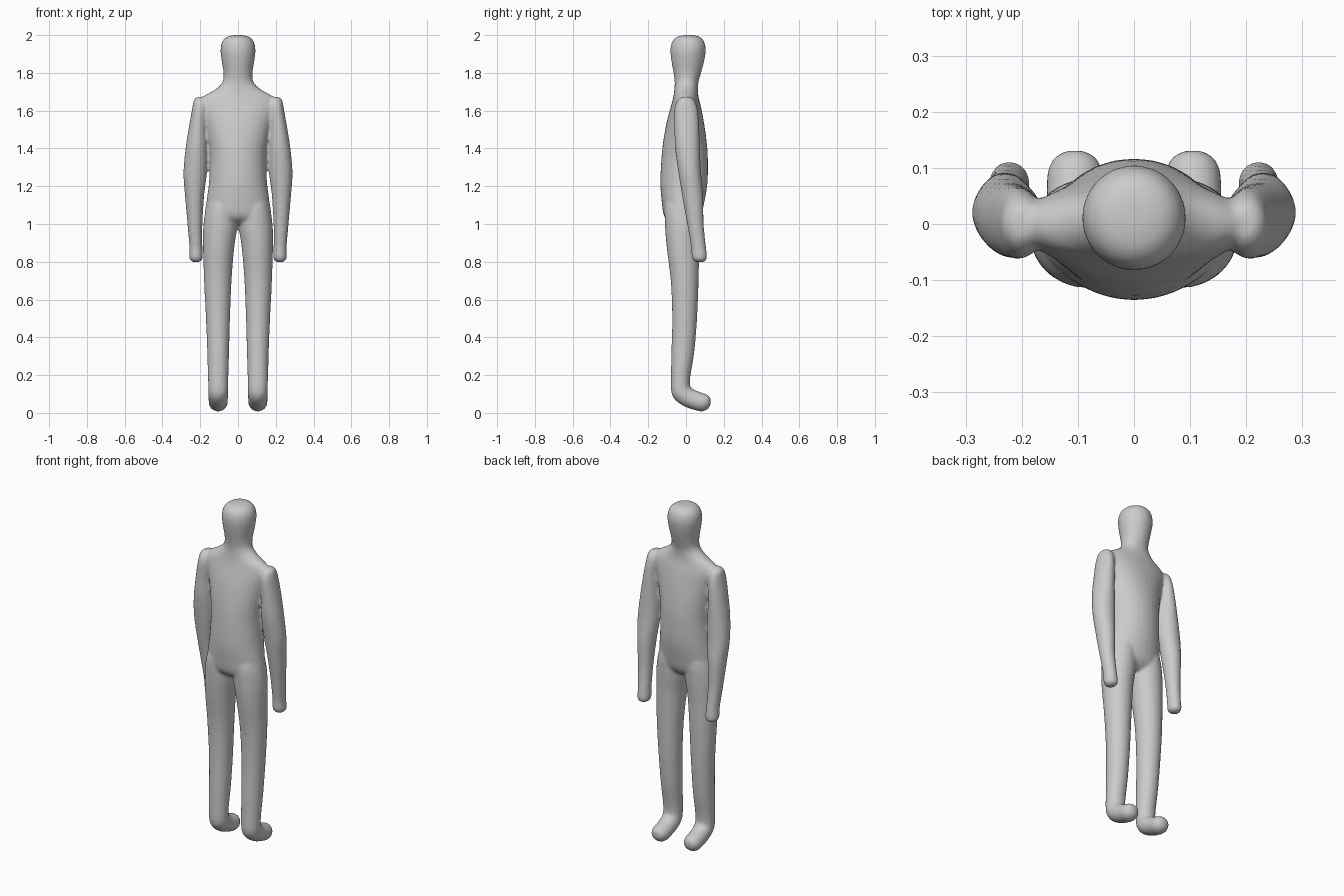
import bpy, bmesh
from math import sin, cos, pi, radians

SIDES = 28
bm = bmesh.new()


def spline(a, b, c, d, t):
    return 0.5 * (2 * b + (c - a) * t + (2 * a - 5 * b + 4 * c - d) * t * t
                  + (3 * b - a - 3 * c + d) * t ** 3)


def loft(rings, sx=1, steps=4):
    """Closed tube through rings (x, y, z, rx, ry, tilt about x in degrees)."""
    fine = []
    for i in range(len(rings) - 1):
        a, b, c, d = (rings[min(max(i + k, 0), len(rings) - 1)] for k in (-1, 0, 1, 2))
        for s in range(steps):
            fine.append([spline(*v, s / steps) for v in zip(a, b, c, d)])
    fine.append(rings[-1])
    loops = []
    for x, y, z, rx, ry, tilt in fine:
        t = radians(tilt)
        loop = []
        for k in range(SIDES):
            a = 2 * pi * k / SIDES
            loop.append(bm.verts.new((sx * (x + rx * cos(a)),
                                      y + ry * sin(a) * cos(t),
                                      z + ry * sin(a) * sin(t))))
        loops.append(loop)
    for p, q in zip(loops, loops[1:]):
        for k in range(SIDES):
            n = (k + 1) % SIDES
            bm.faces.new((p[k], p[n], q[n], q[k]))
    bm.faces.new(loops[0])
    bm.faces.new(loops[-1])


# head, neck and torso: z, half width, front y, back y
trunk = [(2.0, .025, -.015, .04), (1.99, .06, -.05, .075), (1.965, .084, -.074, .097),
         (1.92, .093, -.083, .105), (1.86, .086, -.077, .096), (1.80, .077, -.066, .08),
         (1.75, .083, -.06, .066), (1.71, .125, -.062, .063), (1.675, .185, -.067, .066),
         (1.63, .205, -.078, .077), (1.55, .18, -.1, .093), (1.45, .159, -.119, .108),
         (1.35, .148, -.13, .116), (1.22, .154, -.136, .114), (1.12, .167, -.129, .098),
         (1.04, .172, -.115, .078), (1.0, .10, -.07, .04)]
loft([(0, (f + b) / 2, z, w, (b - f) / 2, 0) for z, w, f, b in trunk])

# arms: x, y, z, rx, ry, tilt
arm = [(.2, 0, 1.672, .018, .025, 0), (.2, 0, 1.655, .035, .045, 0),
       (.203, 0, 1.61, .04, .062, 0), (.212, .004, 1.52, .047, .066, 0),
       (.22, .008, 1.4, .058, .066, 0), (.227, .02, 1.27, .062, .06, 0),
       (.23, .035, 1.15, .051, .056, 0), (.228, .05, 1.0, .04, .044, 0),
       (.223, .066, .88, .035, .04, 0), (.222, .071, .83, .037, .041, 0),
       (.222, .073, .808, .031, .035, 0), (.222, .073, .797, .014, .016, 0)]

# legs running into feet that point to +y
leg = [(.07, -.01, 1.2, .06, .07, 0), (.085, -.016, 1.1, .08, .095, 0),
       (.092, -.017, 1.0, .091, .095, 0), (.102, -.016, .88, .083, .087, 0),
       (.107, -.007, .7, .073, .074, 0), (.106, -.007, .5, .064, .066, 0),
       (.105, -.017, .32, .058, .061, 0), (.105, -.029, .18, .054, .051, 0),
       (.105, -.025, .115, .053, .054, 28), (.105, .01, .083, .052, .052, 62),
       (.105, .055, .064, .051, .05, 75), (.105, .092, .054, .05, .048, 78),
       (.105, .118, .052, .038, .036, 80), (.105, .13, .05, .016, .016, 80)]

for side in (1, -1):
    loft(arm, side)
    loft(leg, side)

bmesh.ops.recalc_face_normals(bm, faces=bm.faces)
mesh = bpy.data.meshes.new("body")
bm.to_mesh(mesh)
bm.free()
body = bpy.data.objects.new("body", mesh)
bpy.context.collection.objects.link(body)

# fuse the overlapping parts into one soft skin
fuse = body.modifiers.new("fuse", 'REMESH')
fuse.mode = 'VOXEL'
fuse.voxel_size = 0.008
fuse.use_smooth_shade = True
soften = body.modifiers.new("soften", 'SMOOTH')
soften.factor = 0.5
soften.iterations = 10
